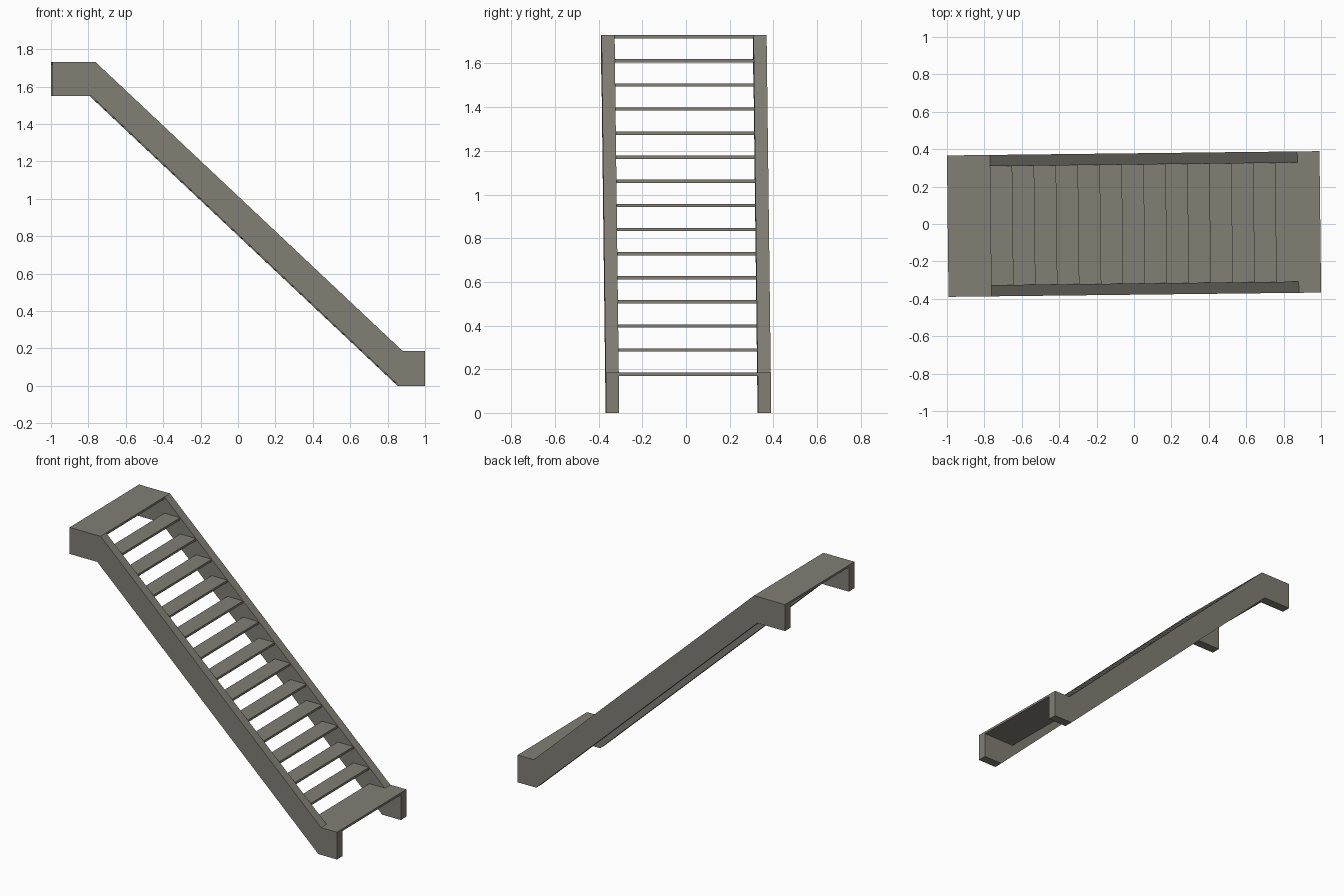
import bpy
import bmesh
from mathutils import Matrix

if "Cube" in bpy.data.objects:
    bpy.data.objects.remove(bpy.data.objects["Cube"], do_unlink=True)

STEPS = 14                      # rises between bottom plate and landing
HALF_LEN, HALF_W, THICK = 0.996, 0.378, 0.06
TOP, LOW, DEPTH = 1.73, 0.185, 0.18
TOP_X, LOW_X = -0.765, 0.877    # where the stringer's top edge bends
PLATE = 0.015
TURN = Matrix.Rotation(0.0115, 4, "Z")

paint = bpy.data.materials.new("warm_grey")
paint.use_nodes = True
colour = (0.22, 0.21, 0.175, 1)
paint.diffuse_color = colour
paint.node_tree.nodes["Principled BSDF"].inputs["Base Color"].default_value = colour


def extrude_profile(name, profile, y0, y1):
    """Extrude an x-z outline from y0 to y1."""
    bm = bmesh.new()
    face = bm.faces.new([bm.verts.new((x, y0, z)) for x, z in profile])
    side = bmesh.ops.extrude_face_region(bm, geom=[face])
    verts = [v for v in side["geom"] if isinstance(v, bmesh.types.BMVert)]
    bmesh.ops.translate(bm, verts=verts, vec=(0, y1 - y0, 0))
    bmesh.ops.recalc_face_normals(bm, faces=bm.faces)
    bm.transform(TURN)
    mesh = bpy.data.meshes.new(name)
    bm.to_mesh(mesh)
    bm.free()
    mesh.materials.append(paint)
    bpy.context.collection.objects.link(bpy.data.objects.new(name, mesh))


def plate(name, x0, x1, z):
    inner = HALF_W - THICK
    outline = [(x0, z), (x1, z), (x1, z - PLATE), (x0, z - PLATE)]
    extrude_profile(name, outline, -inner, inner)


# Side stringers
stringer = [(-HALF_LEN, TOP), (TOP_X, TOP), (LOW_X, LOW), (HALF_LEN, LOW),
            (HALF_LEN, 0), (LOW_X - 0.02, 0), (TOP_X - 0.025, TOP - DEPTH),
            (-HALF_LEN, TOP - DEPTH)]
extrude_profile("right_stringer", stringer, -HALF_W, THICK - HALF_W)
extrude_profile("left_stringer", stringer, HALF_W - THICK, HALF_W)

# Landing, open treads and bottom plate
run = (LOW_X - TOP_X) / STEPS
rise = (TOP - LOW) / STEPS
plate("landing", -HALF_LEN, TOP_X, TOP)
for i in range(1, STEPS):
    front = TOP_X + i * run
    plate(f"tread_{STEPS - i}", front - run, front, TOP - i * rise)
plate("bottom_plate", LOW_X - run, HALF_LEN, LOW)
